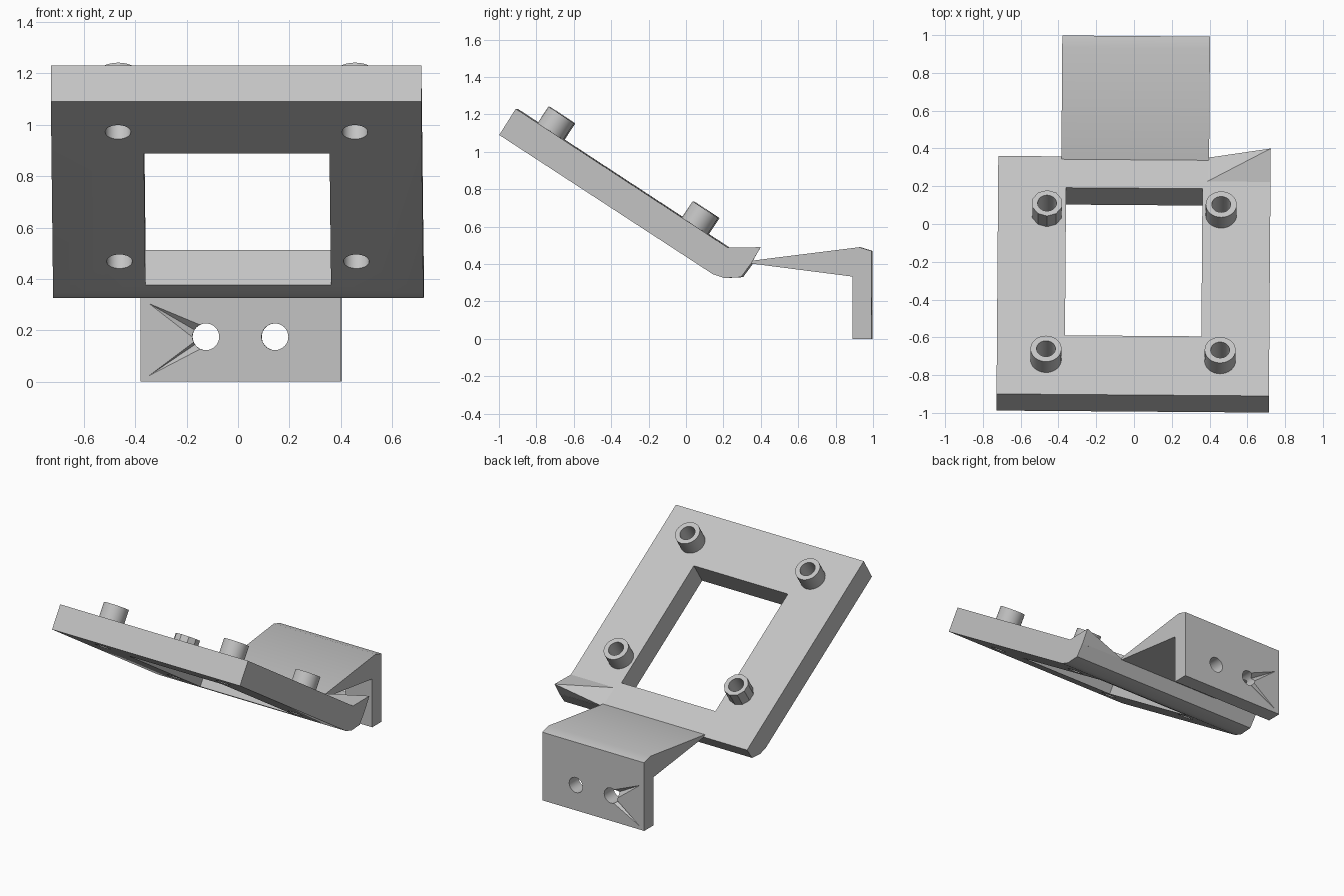
import bpy, bmesh, math
from mathutils import Vector, Matrix

if "Cube" in bpy.data.objects:
    bpy.data.objects.remove(bpy.data.objects["Cube"], do_unlink=True)

grey = bpy.data.materials.new("light_grey")
grey.use_nodes = True
colour = (0.55, 0.55, 0.55, 1)
grey.diffuse_color = colour
grey.node_tree.nodes["Principled BSDF"].inputs["Base Color"].default_value = colour

# Slope of the frame: distance along it, and its upward normal
START = Vector((0, -0.905, 1.23))
ALONG = Vector((0, 0.836, -0.549))
NORMAL = Vector((0, 0.549, 0.836))
TILT = Matrix((Vector((1, 0, 0)), ALONG, NORMAL)).transposed()
parts = []


def on_slope(x, s, h=0):
    return Vector((x, 0, 0)) + START + ALONG * s + NORMAL * h


def finish(name, bm):
    bmesh.ops.recalc_face_normals(bm, faces=bm.faces)
    mesh = bpy.data.meshes.new(name)
    bm.to_mesh(mesh)
    bm.free()
    mesh.materials.append(grey)
    ob = bpy.data.objects.new(name, mesh)
    bpy.context.collection.objects.link(ob)
    return ob


def extrusion(name, outline, x0, x1):
    bm = bmesh.new()
    face = bm.faces.new([bm.verts.new((x0, y, z)) for y, z in outline])
    new = bmesh.ops.extrude_face_region(bm, geom=[face])["geom"]
    bmesh.ops.translate(bm, vec=(x1 - x0, 0, 0),
                        verts=[v for v in new if isinstance(v, bmesh.types.BMVert)])
    return finish(name, bm)


def cylinder(name, centre, rotation, radius, depth, sides=32):
    bm = bmesh.new()
    bmesh.ops.create_cone(bm, cap_ends=True, segments=sides, radius1=radius,
                          radius2=radius, depth=depth,
                          matrix=Matrix.Translation(centre) @ rotation.to_4x4())
    return finish(name, bm)


def hull(name, points):
    bm = bmesh.new()
    for p in points:
        bm.verts.new(p)
    bmesh.ops.convex_hull(bm, input=bm.verts)
    return finish(name, bm)


def cut(ob, cutter):
    cutter.hide_render = True
    bpy.context.view_layer.objects.active = ob
    mod = ob.modifiers.new("cut", "BOOLEAN")
    mod.operation, mod.solver, mod.object = "DIFFERENCE", "EXACT", cutter
    bpy.ops.object.modifier_apply(modifier=mod.name)
    bpy.data.objects.remove(cutter, do_unlink=True)


# Tilted frame with a bent lower lip
frame = extrusion("tilted_frame", [(-0.993, 1.09), (-0.905, 1.23), (0.355, 0.405),
                                   (0.3, 0.33), (0.21, 0.325), (0.15, 0.345)], -0.721, 0.721)
parts.append(frame)

# Rectangular window through the frame
cut(frame, hull("window_cutter", [on_slope(x, s, h) for x in (-0.361, 0.361)
                                  for s in (0.374, 1.308) for h in (-0.4, 0.3)]))

# Four hollow standoffs, bored through the frame
for side, x in (("right", -0.461), ("left", 0.461)):
    for end, s in (("upper", 0.22), ("lower", 1.142)):
        sides = 10 if (side, end) == ("right", "lower") else 32
        boss = cylinder(f"{end}_{side}_standoff", on_slope(x, s, 0.045), TILT, 0.082, 0.12, sides)
        for ob in (frame, boss):
            cut(ob, cylinder("bore_cutter", on_slope(x, s), TILT, 0.05, 0.7))
        parts.append(boss)

# Raised corner at the left end of the lip
parts.append(hull("raised_corner", [(0.38, 0.225, 0.488), (0.721, 0.225, 0.488),
                                    (0.721, 0.405, 0.49), (0.39, 0.354, 0.406),
                                    (0.721, 0.352, 0.4)]))

# Wedge arm turning down into the mounting plate
bracket = extrusion("mounting_bracket", [(0.34, 0.416), (0.93, 0.49), (0.995, 0.47), (0.995, 0),
                                         (0.893, 0), (0.893, 0.333), (0.34, 0.404)], -0.387, 0.395)
parts.append(bracket)

# Shallow tapered grooves from the plate corners to the right hole
for y, inward in ((0.893, 1), (0.995, -1)):
    for corner, a, b in ((0.32, (-0.18, 0.165), (-0.14, 0.22)),
                         (0.005, (-0.18, 0.155), (-0.14, 0.13))):
        out = y - inward * 0.005
        cut(bracket, hull("groove_cutter", [(-0.38, out, corner), (a[0], out, a[1]),
                                            (b[0], out, b[1]),
                                            (-0.13, y + inward * 0.04, 0.175)]))

# Two screw holes
across = Matrix.Rotation(math.pi / 2, 3, "X")
for x in (-0.132, 0.137):
    cut(bracket, cylinder("screw_hole_cutter", (x, 0.94, 0.175), across, 0.052, 0.4))

# Slight turn about the vertical, smooth round walls
bpy.ops.object.select_all(action="DESELECT")
for ob in parts:
    ob.rotation_euler.z = -0.0075
    ob.select_set(True)
bpy.context.view_layer.objects.active = frame
bpy.ops.object.shade_smooth_by_angle(angle=math.radians(25))
